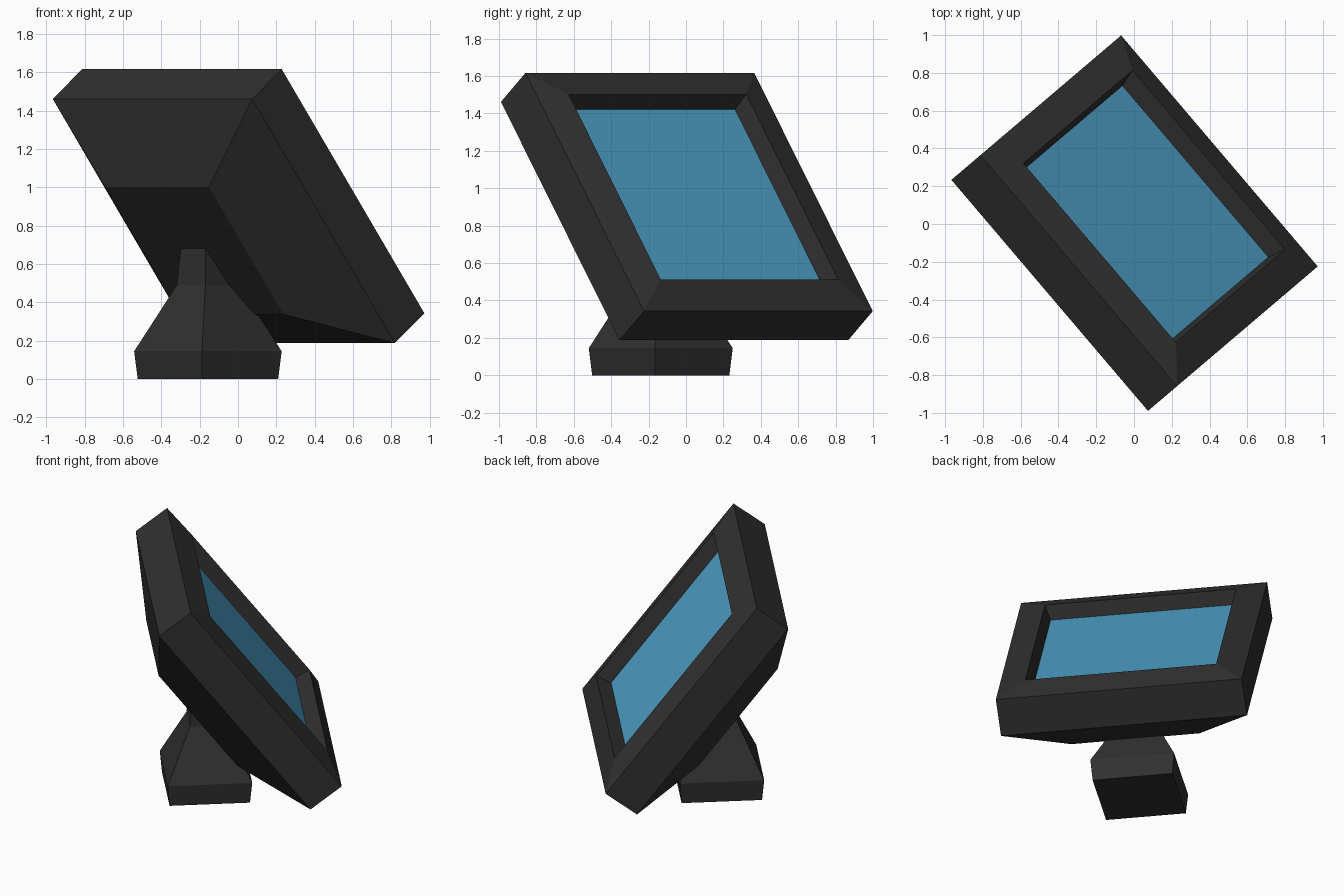
import bpy, bmesh
from math import radians
from mathutils import Matrix

if "Cube" in bpy.data.objects:
    bpy.data.objects.remove(bpy.data.objects["Cube"])

YAW = Matrix.Rotation(radians(40.4), 4, 'Z')


def material(name, color):
    mat = bpy.data.materials.new(name)
    mat.diffuse_color = (*color, 1)
    mat.use_nodes = True
    mat.node_tree.nodes["Principled BSDF"].inputs["Base Color"].default_value = mat.diffuse_color
    return mat


def square_loft(name, rings, matrix, mat, cap_end=True):
    """Skin a stack of squares given as (half size, height)."""
    bm = bmesh.new()
    loops = [[bm.verts.new((x * s, y * s, z))
              for x, y in ((-1, -1), (1, -1), (1, 1), (-1, 1))]
             for s, z in rings]
    for low, high in zip(loops, loops[1:]):
        for i in range(4):
            j = (i + 1) % 4
            bm.faces.new((low[i], low[j], high[j], high[i]))
    if len(loops) > 1:
        bm.faces.new(loops[0][::-1])
    if cap_end:
        bm.faces.new(loops[-1])
    mesh = bpy.data.meshes.new(name)
    bm.to_mesh(mesh)
    bm.free()
    mesh.materials.append(mat)
    obj = bpy.data.objects.new(name, mesh)
    obj.matrix_world = matrix
    bpy.context.collection.objects.link(obj)
    return obj


dark = material("dark_plastic", (0.03, 0.03, 0.03))
blue = material("blue_glass", (0.075, 0.34, 0.56))

# Foot flaring out, then narrowing into a neck that enters the casing
square_loft("stand", [(0.26, 0), (0.273, 0.145), (0.115, 0.49), (0.097, 0.72)],
            Matrix.Translation((-0.157, -0.135, 0)) @ YAW, dark)

# Tilted casing: tapered back, straight sides, raised bezel, recess wall
tilt = (Matrix.Translation((0.08, 0.07, 0.98)) @ YAW
        @ Matrix.Rotation(radians(52.5), 4, 'Y'))
square_loft("casing", [(0.418, -0.51), (0.803, -0.255), (0.803, 0),
                       (0.623, 0.045), (0.596, -0.052)], tilt, dark, cap_end=False)

# Screen glass closing the recess
square_loft("screen", [(0.596, -0.052)], tilt, blue)
